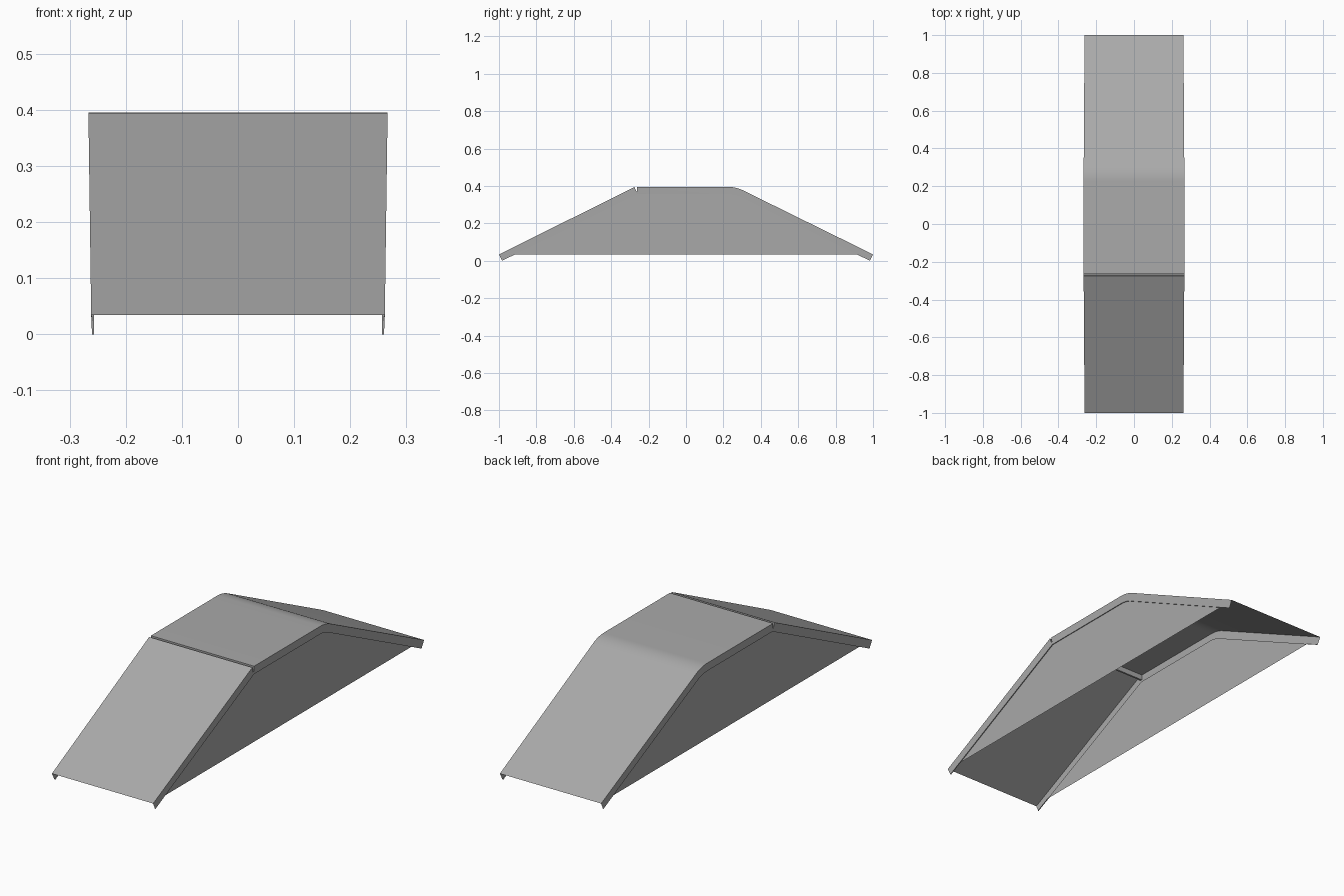
import bpy, bmesh, math
from mathutils import Vector

cube = bpy.data.objects.get("Cube")
if cube:
    bpy.data.objects.remove(cube, do_unlink=True)

DEPTH = 0.038          # depth of the side flange
BASE_Z = 0.034         # bottom of the side panels
SLOPE = math.radians(26.3)

grey = bpy.data.materials.new("plain_grey")
grey.use_nodes = True
colour = (0.4, 0.4, 0.4, 1)
grey.diffuse_color = colour
grey.node_tree.nodes["Principled BSDF"].inputs["Base Color"].default_value = colour


def half_width(z):
    return 0.2612 + 0.0137 * z


def make_object(name, bm):
    mesh = bpy.data.meshes.new(name)
    bm.to_mesh(mesh)
    bm.free()
    mesh.materials.append(grey)
    obj = bpy.data.objects.new(name, mesh)
    bpy.context.collection.objects.link(obj)
    bpy.ops.object.select_all(action="DESELECT")
    obj.select_set(True)
    bpy.context.view_layer.objects.active = obj
    bpy.ops.object.shade_smooth_by_angle(angle=math.radians(30))
    return obj


# Side outline as pairs: roof point and flange bottom point, each (y, z)
def slope_end(side):
    return ((side, BASE_Z),
            (side * (1 - DEPTH * math.sin(SLOPE)), BASE_Z - DEPTH * math.cos(SLOPE)))


ridge_low = (-0.26, 0.357)
stations = [slope_end(-1), ((-0.275, 0.394), ridge_low)]
# Cross groove behind the front slope
stations += [((-0.271, 0.370), ridge_low), ((-0.262, 0.370), (-0.258, 0.357)),
             ((-0.262, 0.395), (-0.257, 0.357))]
# Rounded bend into the rear slope
for i in range(7):
    a = SLOPE * i / 6
    arc = [(0.225 + r * math.sin(a), 0.215 + r * math.cos(a)) for r in (0.18, 0.18 - DEPTH)]
    stations.append(tuple(arc))
stations.append(slope_end(1))

# Roof skin with folded side flanges and a narrow inward lip
bm = bmesh.new()
rows = []
for (ty, tz), (ly, lz) in stations:
    top, low = half_width(tz), half_width(lz) - 0.001
    lip = low - 0.004
    section = [(-lip, ly, lz), (-low, ly, lz), (-top, ty, tz),
               (top, ty, tz), (low, ly, lz), (lip, ly, lz)]
    rows.append([bm.verts.new(p) for p in section])
for a, b in zip(rows, rows[1:]):
    for j in range(len(a) - 1):
        bm.faces.new((a[j], a[j + 1], b[j + 1], b[j]))
bmesh.ops.remove_doubles(bm, verts=bm.verts, dist=0.00001)
bmesh.ops.recalc_face_normals(bm, faces=bm.faces)
bm.normal_update()
if sum(f.normal.z * f.calc_area() for f in bm.faces) < 0:
    bmesh.ops.reverse_faces(bm, faces=bm.faces)
make_object("roof_shell", bm)

# Flat side panels, closing the area below each flange
foot = 1 - DEPTH * math.sin(SLOPE) - DEPTH * math.cos(SLOPE) / math.tan(SLOPE)
outline = [(-foot, BASE_Z)] + [low for _, low in stations[1:-1]] + [(foot, BASE_Z)]
outline = list(dict.fromkeys(outline))
for side, name in ((1, "left_side_panel"), (-1, "right_side_panel")):
    bm = bmesh.new()
    face = bm.faces.new([bm.verts.new((side * (half_width(z) - 0.005), y, z)) for y, z in outline])
    face.normal_update()
    if face.normal.dot(Vector((side, 0, 0))) < 0:
        face.normal_flip()
    make_object(name, bm)
